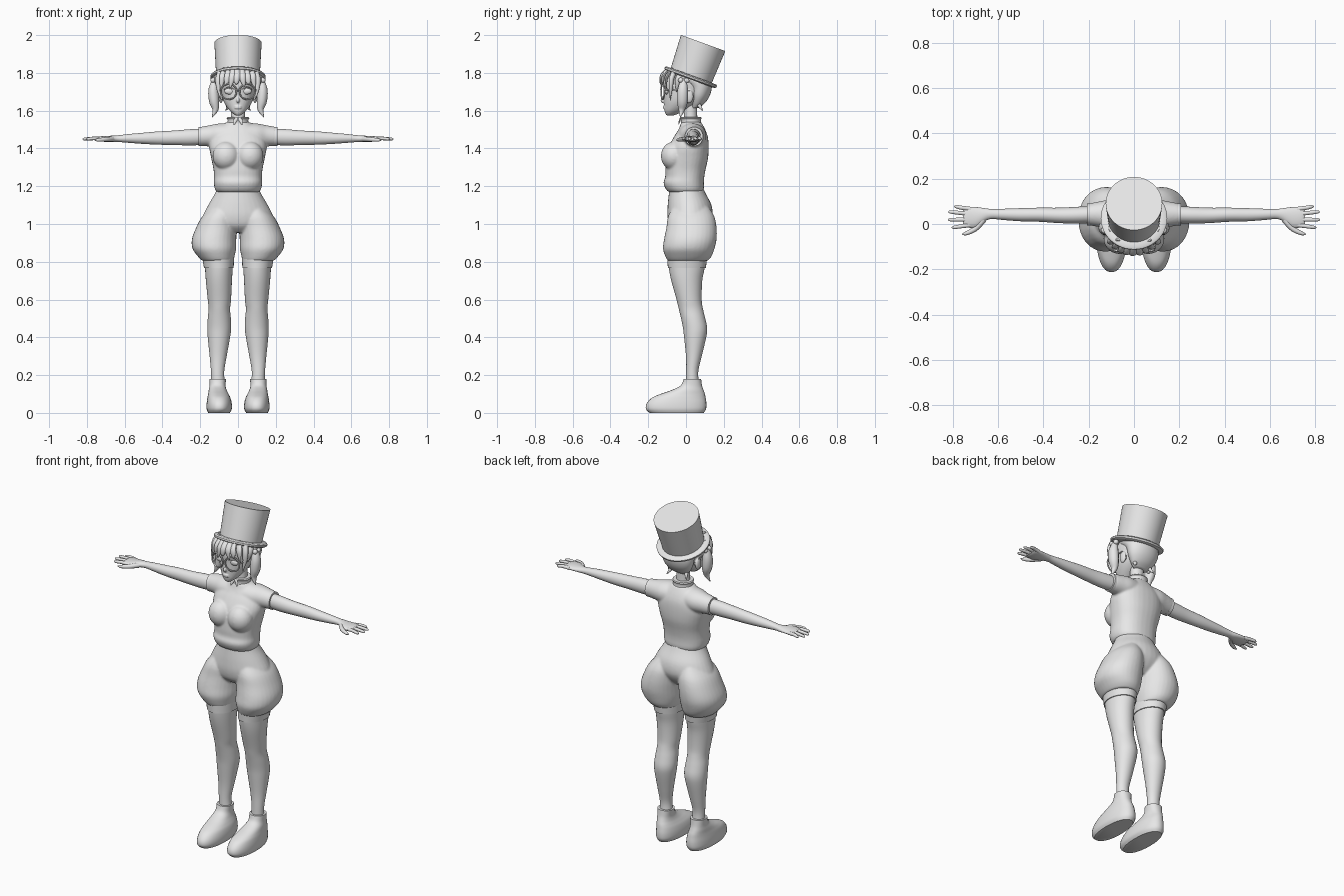
import bpy, bmesh, math
from mathutils import Vector, Matrix

if "Cube" in bpy.data.objects:
    bpy.data.objects.remove(bpy.data.objects["Cube"])

CM = 0.01  # every measurement below is in hundredths of a unit
SIDES = (1, -1)

clay = bpy.data.materials.new("plain grey")
clay.use_nodes = True
clay.diffuse_color = (0.8, 0.8, 0.8, 1)
clay.node_tree.nodes["Principled BSDF"].inputs["Base Color"].default_value = clay.diffuse_color


def dense(rows, steps):
    """Smoothly interpolate between the given rows."""
    rows = [Vector(r) for r in rows]
    out = []
    for i in range(len(rows) - 1):
        a, b, c = rows[max(i - 1, 0)], rows[i], rows[i + 1]
        d = rows[min(i + 2, len(rows) - 1)]
        for k in range(steps):
            t = k / steps
            out.append(b + (c - a) * (t / 2) + (a * 2 - b * 5 + c * 4 - d) * (t * t / 2)
                       + (b * 3 - a - c * 3 + d) * (t ** 3 / 2))
    return out + [rows[-1]]


def skin(bm, rings):
    """Bridge rings of points and close both ends."""
    loops = [[bm.verts.new(p) for p in ring] for ring in rings]
    n = len(loops[0])
    for lo, hi in zip(loops, loops[1:]):
        for i in range(n):
            j = (i + 1) % n
            bm.faces.new((lo[i], lo[j], hi[j], hi[i]))
    bm.faces.new(loops[0])
    bm.faces.new(loops[-1])


def loft(bm, rows, axis="z", side=1, power=2, steps=4, seg=32):
    """Rows give the height along the axis, then the bounds across it."""
    rings = []
    for t, u0, u1, v0, v1 in dense(rows, steps):
        ring = []
        for i in range(seg):
            a = math.tau * i / seg
            c, s = math.cos(a), math.sin(a)
            u = (u0 + u1) / 2 + (u1 - u0) / 2 * math.copysign(abs(c) ** (2 / power), c)
            v = (v0 + v1) / 2 + (v1 - v0) / 2 * math.copysign(abs(s) ** (2 / power), s)
            ring.append((u * side, v, t) if axis == "z" else (t * side, u, v))
        rings.append(ring)
    skin(bm, rings)


def centred(rows):
    """Expand height, half width, front, back into full bounds."""
    return [(z, -w, w, front, back) for z, w, front, back in rows]


def strand(bm, rows, side=1, flat=1, ref=(0, 1, 0), steps=4, seg=10):
    """Tapered tube through rows of x, y, z, radius."""
    pts = dense(rows, steps)
    rings = []
    for i, p in enumerate(pts):
        tangent = (pts[min(i + 1, len(pts) - 1)] - pts[max(i - 1, 0)]).to_3d().normalized()
        wide = tangent.cross(Vector(ref)).normalized()
        thin = wide.cross(tangent) * flat
        ring = []
        for k in range(seg):
            a = math.tau * k / seg
            q = p.to_3d() + (wide * math.cos(a) + thin * math.sin(a)) * p.w
            ring.append((q.x * side, q.y, q.z))
        rings.append(ring)
    skin(bm, rings)


def ball(bm, centre, radii):
    shape = Matrix.Translation(centre) @ Matrix.Diagonal((*radii, 1))
    bmesh.ops.create_uvsphere(bm, u_segments=24, v_segments=14, radius=1, matrix=shape)


def finish(name, bm, fuse=0, relax=6):
    """Turn the mesh into a shaded object, optionally fusing its pieces."""
    bmesh.ops.scale(bm, vec=(CM, CM, CM), verts=bm.verts)
    bmesh.ops.recalc_face_normals(bm, faces=bm.faces)
    mesh = bpy.data.meshes.new(name)
    bm.to_mesh(mesh)
    bm.free()
    mesh.materials.append(clay)
    ob = bpy.data.objects.new(name, mesh)
    bpy.context.collection.objects.link(ob)
    for other in bpy.context.selected_objects:
        other.select_set(False)
    ob.select_set(True)
    bpy.context.view_layer.objects.active = ob
    bpy.ops.object.shade_smooth_by_angle(angle=math.radians(45))
    if fuse:
        remesh = ob.modifiers.new("Fuse", "REMESH")
        remesh.mode = "VOXEL"
        remesh.voxel_size = fuse * CM
        remesh.use_smooth_shade = True
        soften = ob.modifiers.new("Soften", "SMOOTH")
        soften.factor = 0.5
        soften.iterations = relax
    return ob


# Shirt: torso, chest and short sleeves fused together
bm = bmesh.new()
loft(bm, centred([(117, 11.4, -9.5, 9), (119, 12.4, -11, 9.5), (122, 12.8, -11.9, 9.5),
                  (125, 12.7, -11, 9.7), (129, 13, -11, 10.4), (135, 14.2, -10.5, 11.7),
                  (141, 15.2, -9, 12), (146, 14, -6.5, 11.6), (150, 10.5, -4, 10.2),
                  (154, 6, -2.5, 8)]), power=2.3)
for s in SIDES:
    ball(bm, (s * 6.3, -6.4, 136), (7.2, 6.9, 7.6))
    loft(bm, [(2, -5, 10, 140, 153.6), (10, -3.5, 10.8, 140.3, 153.2),
              (15, -1.5, 10, 141, 152.3), (20.3, -.5, 9, 141.3, 151.3)], "x", s)
finish("shirt", bm, fuse=.6)

bm = bmesh.new()
for s in SIDES:
    loft(bm, [(18.9, -.6, 9.1, 141.2, 151.4), (20.8, -.6, 9.1, 141.2, 151.4)], "x", s, steps=1)
finish("sleeve_cuffs", bm)

# Shorts: pelvis and rounded thighs fused together
bm = bmesh.new()
loft(bm, centred([(120, 10.6, -8.7, 8.7), (116, 12.3, -9.1, 10.5), (110, 15.8, -9.7, 13.5),
                  (104, 18.5, -9.8, 14), (99, 18, -8.5, 11.5), (95.5, 13, -5, 8)]))
for s in SIDES:
    loft(bm, [(109, 3, 14, -7, 12), (104, .8, 19, -9.5, 15), (98, .7, 22.2, -10.4, 16.2),
              (92, .9, 24.4, -11.6, 16.2), (87, 1, 24.1, -12.2, 15.1),
              (83, 1.8, 21.4, -11, 13.6), (80.5, 2.4, 19, -9.7, 11.5)], side=s, power=2.1)
finish("shorts", bm, fuse=.6)

# Legs, stocking bands and shoes
for s, label in zip(SIDES, ("left", "right")):
    bm = bmesh.new()
    loft(bm, [(84, 2.6, 18, -9.5, 10.5), (77, 2.8, 17.5, -9.1, 9.9), (70, 3.2, 17, -7.8, 8.6),
              (60, 3.7, 16, -5, 8.3), (55, 4.2, 15.6, -3.8, 9), (50, 3.8, 16, -2.6, 10.2),
              (45, 3.6, 16.2, -1.6, 11.2), (40, 4.2, 16, -1, 10.7), (30, 6, 15, 0, 8.3),
              (22, 7.3, 14.3, .1, 6.5), (16, 7, 14.2, 0, 6.8)], side=s)
    finish(label + "_leg", bm)
    bm = bmesh.new()
    loft(bm, [(82, 2.1, 18.9, -9.9, 11.2), (76.7, 2.3, 18, -9.6, 10.5)], side=s, steps=1)
    finish(label + "_stocking_band", bm)
    bm = bmesh.new()
    loft(bm, [(0, 4.4, 15.8, -19.3, 9.4), (2, 3.3, 16.6, -21.2, 10.6),
              (5, 3.3, 16.6, -20.8, 10.8), (8, 4, 16.2, -18, 10.4), (10, 5, 15.8, -13.5, 10),
              (12, 6, 15.5, -7.8, 9.3), (14.5, 6.6, 15.1, -2.8, 8.5),
              (18, 6.3, 15.2, -1.2, 8)], side=s, power=2.2)
    finish(label + "_shoe", bm)

    # Arm with palm, fingers and thumb
    bm = bmesh.new()
    loft(bm, [(17, .5, 8, 142, 150.4), (25, .2, 7.6, 141.6, 150.2), (33, .4, 7.2, 141.8, 149.5),
              (42, 1, 7.2, 142, 149), (50, 1.2, 7, 142.4, 148.3), (58, 1.8, 6.7, 143, 147.6),
              (63, 2.2, 6.6, 143.4, 147), (66, 1.2, 7, 143.4, 146.8),
              (70, -1.6, 7.5, 143.5, 146.6), (74, -1.4, 7.5, 143.8, 146.3),
              (75.5, -.6, 6.8, 144.3, 145.8)], "x", s, seg=24)
    finish(label + "_arm", bm)
    bm = bmesh.new()
    for root, tip, reach in ((6.6, 7.7, 79.5), (4.3, 5.3, 82), (2, 1.9, 82.2), (-.4, -1.5, 80.5)):
        middle = (root + tip) / 2
        strand(bm, [(72, root, 145, 1), (76, middle, 145.3, .95), (reach - 1, tip, 145, .75),
                    (reach, tip, 144.8, .2)], s)
    strand(bm, [(66.5, 2, 145, 1.4), (70, -2, 144.8, 1.2), (74, -4.1, 144.5, .9),
                (76, -4.5, 144.4, .2)], s, ref=(0, 0, 1))
    finish(label + "_fingers", bm)

# Neck and collar
bm = bmesh.new()
loft(bm, centred([(150, 4.6, -1.5, 7), (156, 3.8, -1, 6), (165, 3.8, -1, 6)]))
finish("neck", bm)
bm = bmesh.new()
loft(bm, centred([(152, 6.2, -2.8, 8.4), (155, 5.4, -2.7, 7.9), (156, 6, -3.1, 8.3),
                  (156.6, 5.6, -2.8, 8)]), steps=2)
for s in SIDES:
    strand(bm, [(.2, -3, 156, .5), (1.6, -3.4, 154.6, 1), (2, -4, 152.6, .2)], s, flat=.4)
finish("collar", bm)

# Head with nose, lips and ears
bm = bmesh.new()
loft(bm, centred([(157.4, 1, -10, -7), (158.2, 2.4, -10.8, -4.5), (160, 4.4, -11.4, -1),
                  (163, 6.6, -11.6, 4.5), (166, 8, -11.7, 8.5), (170, 8.9, -11.8, 11.3),
                  (175, 9.4, -12, 12), (180, 9, -10, 10.5), (184, 6, -5, 8)]), power=2.1)
ball(bm, (0, -12, 165.5), (.9, 1.5, 1.5))
for z in (161.4, 162.2):
    ball(bm, (0, -11.4, z), (1.9, .8, .45))
for s in SIDES:
    ball(bm, (s * 9.1, 1.6, 167.5), (1.2, 2.3, 3.5))
finish("head", bm, fuse=.35, relax=3)
bm = bmesh.new()
for s in SIDES:
    ball(bm, (s * 4.5, -10.3, 170.3), (2.7, 1.1, 1.7))
    strand(bm, [(2, -11.7, 171.2, .2), (4.4, -11.5, 172.4, .4), (7.4, -9.6, 171.2, .2)], s)
finish("eyes", bm)

# Round glasses
bm = bmesh.new()
for s in SIDES:
    rim = []
    for i in range(25):
        a = math.tau * i / 24
        x = 4.9 + 4.1 * math.cos(a)
        rim.append((x, -13.3 + x * .2, 170.1 + 4.1 * math.sin(a), .42))
    strand(bm, rim, s, steps=2, seg=8)
    strand(bm, [(8.9, -11.5, 171, .4), (9.7, -6, 171, .35), (9.6, 2, 170.6, .35)], s, ref=(0, 0, 1))
strand(bm, [(-1, -13, 170.8, .35), (0, -13.3, 171.1, .35), (1, -13, 170.8, .35)])
finish("glasses", bm)

# Hair: cap, fringe, side locks, tied tails and nape wisps
bm = bmesh.new()
loft(bm, centred([(161.5, 4.5, 3, 6.8), (164, 6.8, 2.4, 10), (168, 9, 1.6, 12.6),
                  (173, 9.9, 0, 13.7), (178, 10.2, -8, 12.8), (182, 9, -7, 10)]))
finish("hair_cap", bm)
bm = bmesh.new()
for x, sweep, tip in ((-8, -1.2, 171), (-5.4, -1.4, 173), (-2.8, -1.6, 171.5), (-.4, -1, 174),
                      (2.2, 1.3, 172.5), (4.8, 1.6, 174), (7.6, 1.4, 171)):
    y = -12.9 + x * x * .05
    strand(bm, [(x * .8, y + 3, 182, 1.7), (x, y, 178.5, 1.8), (x + sweep * .5, y - .5, 175, 1.2),
                (x + sweep, y - .3, tip, .15)], flat=.5)
for s in SIDES:
    strand(bm, [(8.8, -6, 181, 1.8), (10.2, -7.6, 177, 1.7), (10.2, -8, 172, 1.3),
                (9, -8.4, 165.5, .15)], s, flat=.8)
    strand(bm, [(9.4, -2, 180, 2), (10.6, -4, 176, 1.9), (10, -5, 170, .15)], s)
    strand(bm, [(4.6, 6, 164.5, 1.4), (5.4, 7.5, 162, .9), (6.6, 9, 159.8, .1)], s)
finish("fringe", bm)
bm = bmesh.new()
for s in SIDES:
    strand(bm, [(10.5, -1, 177.5, 1), (12.4, -1.4, 175, 1.8), (13, -1.7, 170.5, 2.7),
                (12.6, -1.9, 165, 2.7), (12, -2.3, 160.5, 1.6), (13.8, -3, 156.5, .15)], s, flat=1.1)
finish("hair_tails", bm)
bm = bmesh.new()
for s in SIDES:
    for dx, dy, dz in ((0, 0, 0), (1.2, -1.6, -1.4), (1, 1.6, -1.6)):
        ball(bm, (s * (12 + dx), dy - 1.2, 177.5 + dz), (1.4, 1.4, 1.4))
finish("hair_ties", bm)

# Tall hat, tilted back
bm = bmesh.new()
loft(bm, centred([(z, r, -r, r) for z, r in ((0, 11.5), (19.5, 12.5))]), steps=1, seg=48)
loft(bm, centred([(z, r, -r, r) for z, r in ((-.9, 12), (-.9, 13.8), (-.3, 14.6), (.6, 14.7),
                                             (1.2, 14), (1.3, 11.2))]), steps=1, seg=48)
hat = finish("hat", bm)
hat.location = (0, 2.4 * CM, 177.5 * CM)
hat.rotation_euler.x = math.radians(-20)
